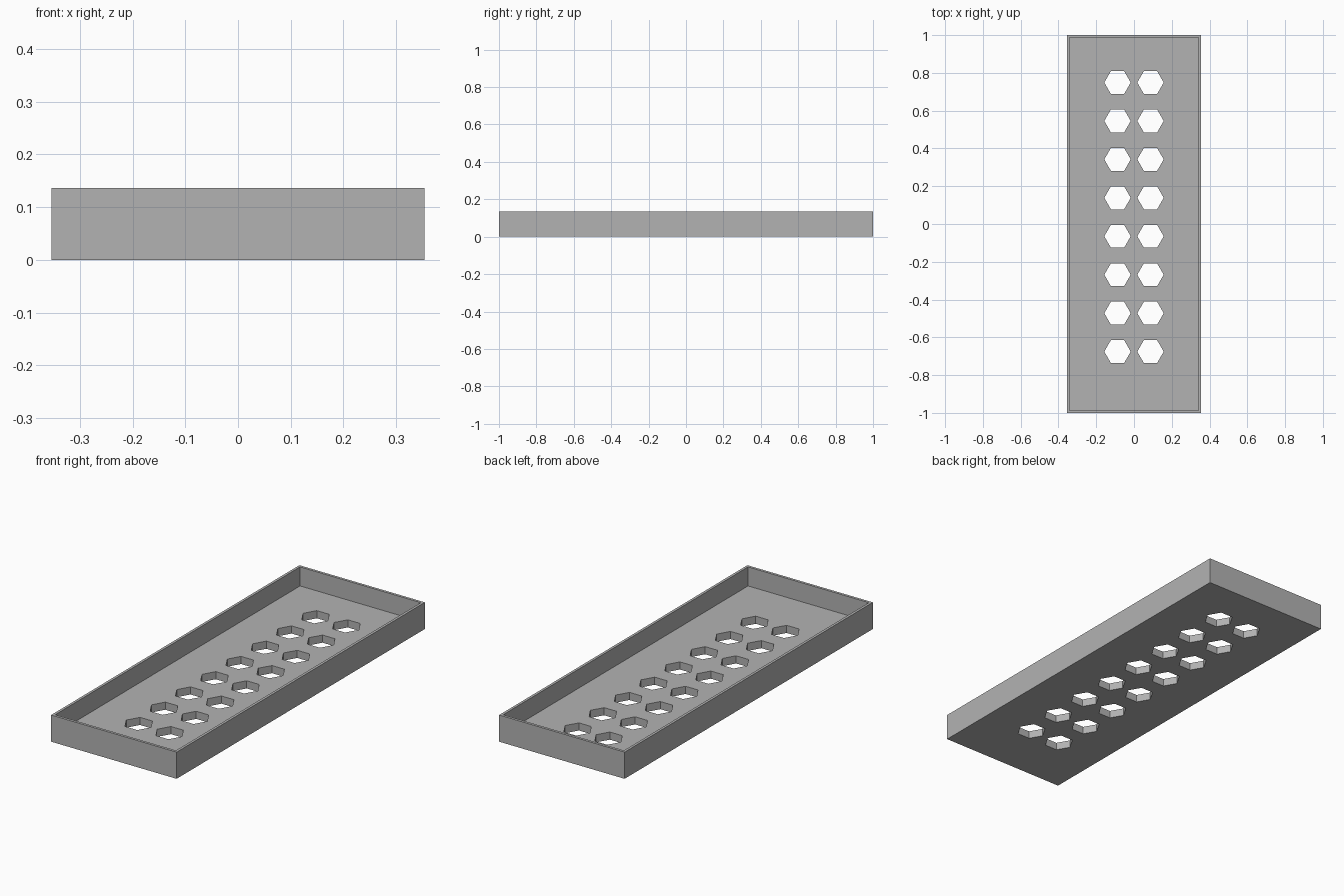
import bpy
import bmesh
from mathutils import Matrix

cube = bpy.data.objects.get("Cube")
if cube:
    bpy.data.objects.remove(cube, do_unlink=True)

WIDTH, LENGTH, HEIGHT = 0.708, 2.0, 0.136
WALL, FLOOR = 0.0135, 0.039
HOLE_RADIUS, HOLE_X = 0.07, 0.0873
FIRST_Y, STEP_Y, ROWS = 0.749, 0.2035, 8

grey = bpy.data.materials.new("plain grey")
grey.use_nodes = True
colour = (0.45, 0.45, 0.45, 1)
grey.diffuse_color = colour
grey.node_tree.nodes["Principled BSDF"].inputs["Base Color"].default_value = colour


def make_object(name, bm):
    mesh = bpy.data.meshes.new(name)
    bm.to_mesh(mesh)
    bm.free()
    mesh.materials.append(grey)
    obj = bpy.data.objects.new(name, mesh)
    bpy.context.collection.objects.link(obj)
    return obj


# Open tray: a box whose top is inset for the rim and pushed down to the floor
bm = bmesh.new()
bmesh.ops.create_cube(bm, size=1, matrix=Matrix.Translation((0, 0, HEIGHT / 2))
                      @ Matrix.Diagonal((WIDTH, LENGTH, HEIGHT, 1)))
top = max(bm.faces, key=lambda f: f.calc_center_median().z)
bmesh.ops.inset_region(bm, faces=[top], thickness=WALL, use_even_offset=True)
well = bmesh.ops.extrude_discrete_faces(bm, faces=[top])["faces"][0]
bmesh.ops.translate(bm, verts=well.verts, vec=(0, 0, FLOOR - HEIGHT))
bmesh.ops.recalc_face_normals(bm, faces=bm.faces)
tray = make_object("tray", bm)

# Two columns of hexagonal prisms that cut the holes
bm = bmesh.new()
for row in range(ROWS):
    for side in (-1, 1):
        place = Matrix.Translation((side * HOLE_X, FIRST_Y - row * STEP_Y, FLOOR / 2))
        bmesh.ops.create_cone(bm, cap_ends=True, segments=6, radius1=HOLE_RADIUS,
                              radius2=HOLE_RADIUS, depth=FLOOR * 2,
                              matrix=place @ Matrix.Rotation(1.5707963, 4, "Z"))
cutter = make_object("hole_cutter", bm)
cutter.hide_render = True
cutter.hide_set(True)

# Cut the holes through the tray floor
holes = tray.modifiers.new("hex holes", "BOOLEAN")
holes.operation = "DIFFERENCE"
holes.solver = "EXACT"
holes.object = cutter
